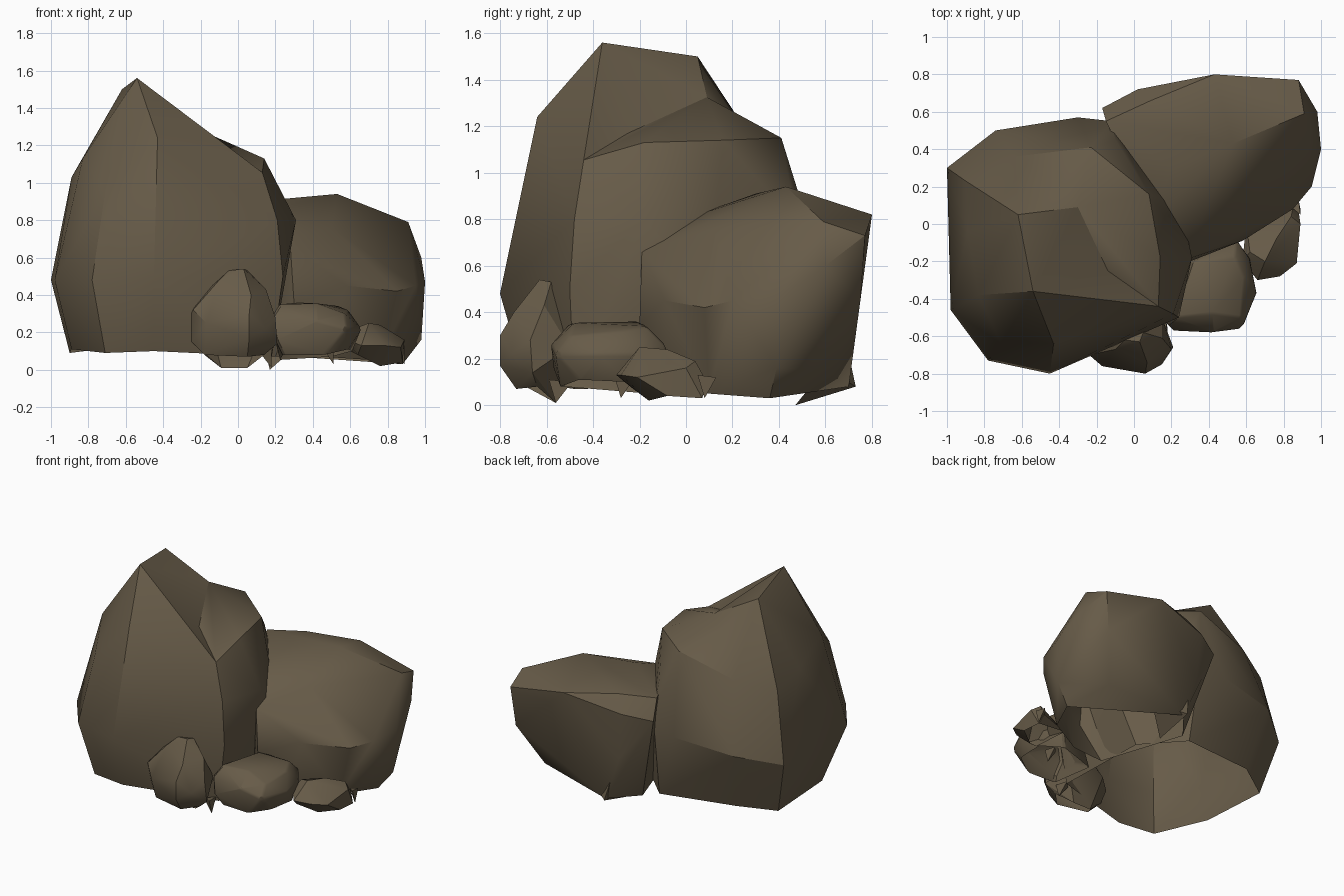
import bpy, bmesh
from math import radians

mat = bpy.data.materials.new("brown_stone")
mat.diffuse_color = (0.135, 0.105, 0.065, 1)


def rock(name, points, dents=(), bevel=0.0, open_base=True):
    """Faceted boulder: hull of its corners, some corners then pushed in, base left open."""
    bm = bmesh.new()
    for p in points:
        bm.verts.new(p)
    pushed = [(bm.verts.new(a), b) for a, b in dents]
    res = bmesh.ops.convex_hull(bm, input=bm.verts[:])
    junk = {v for v in res["geom_interior"] + res["geom_unused"]
            if isinstance(v, bmesh.types.BMVert)}
    for v, target in pushed:
        v.co = target
    bmesh.ops.delete(bm, geom=list(junk), context='VERTS')
    bmesh.ops.recalc_face_normals(bm, faces=bm.faces[:])
    bm.normal_update()
    if open_base:
        base = [f for f in bm.faces if f.normal.z < -0.85]
        bmesh.ops.delete(bm, geom=base, context='FACES')
    bmesh.ops.dissolve_limit(bm, angle_limit=radians(3), verts=bm.verts[:], edges=bm.edges[:])
    me = bpy.data.meshes.new(name)
    bm.to_mesh(me)
    bm.free()
    me.materials.append(mat)
    ob = bpy.data.objects.new(name, me)
    bpy.context.collection.objects.link(ob)
    bpy.ops.object.select_all(action='DESELECT')
    ob.select_set(True)
    bpy.context.view_layer.objects.active = ob
    if bevel:
        m = ob.modifiers.new("worn_edges", 'BEVEL')
        m.width, m.segments = bevel, 1
        bpy.ops.object.modifier_apply(modifier=m.name)
    bpy.ops.object.shade_smooth_by_angle(angle=radians(30))
    return ob


# Tall boulder on the left: peak ridge, shoulder, belly, foot
rock("tall_boulder", [
    (-0.54, -0.36, 1.56), (-0.62, 0.05, 1.50),
    (-0.43, -0.64, 1.24), (-0.11, -0.55, 1.06), (0.13, -0.44, 1.055),
    (0.14, -0.18, 1.13), (0.08, 0.16, 1.14), (-0.23, 0.41, 1.15),
    (-0.83, -0.38, 1.13), (-0.89, -0.04, 1.03), (-0.90, 0.23, 0.97),
    (-0.71, -0.64, 0.95), (-0.64, 0.36, 1.03), (-0.10, 0.45, 0.93),
    (-0.12, 0.55, 0.70), (-0.30, 0.57, 0.60), (-0.74, 0.50, 0.55), (0.31, -0.18, 0.80),
    (0.21, -0.48, 0.80),
    (-1.0, 0.30, 0.48), (-0.98, -0.46, 0.48), (-0.78, -0.73, 0.48),
    (-0.45, -0.80, 0.48), (0.24, -0.50, 0.50), (0.25, 0.10, 0.50),
    (-0.90, 0.22, 0.09), (-0.89, -0.30, 0.11), (-0.71, -0.64, 0.09),
    (-0.45, -0.69, 0.10), (0.18, -0.48, 0.07), (0.15, 0.20, 0.08),
    (-0.10, 0.45, 0.09), (-0.66, 0.37, 0.12),
], dents=[((-0.14, -0.25, 1.315), (-0.14, -0.25, 1.17)),
          ((-0.30, 0.09, 1.39), (-0.30, 0.09, 1.325)),
          ((-0.42, 0.23, 1.365), (-0.42, 0.22, 1.24)),
          ((-0.45, -0.735, 0.78), (-0.45, -0.68, 0.78))])

# Broad boulder on the right
rock("broad_boulder", [
    (0.53, 0.43, 0.94), (0.20, 0.30, 0.91), (0.91, 0.59, 0.79),
    (0.43, 0.80, 0.82), (0.09, 0.66, 0.85), (0.88, 0.77, 0.73),
    (0.02, 0.72, 0.74), (-0.15, 0.55, 0.84), (-0.17, 0.62, 0.70),
    (0.10, 0.02, 0.81), (0.28, -0.19, 0.66), (0.50, 0.12, 0.76),
    (0.98, 0.60, 0.60), (1.0, 0.40, 0.47), (0.95, 0.20, 0.45),
    (0.85, 0.08, 0.42), (0.58, -0.09, 0.45), (0.30, -0.20, 0.35),
    (0.85, 0.75, 0.45), (0.05, 0.70, 0.40), (0.98, 0.39, 0.16),
    (0.88, 0.36, 0.03), (0.75, 0.10, 0.05), (0.45, -0.08, 0.07),
    (0.20, -0.10, 0.07), (0.72, 0.60, 0.15), (0.20, 0.71, 0.15),
    (0.16, 0.70, 0.08), (0.0, 0.50, 0.07), (0.55, 0.47, 0.03),
])
# Thin broken flake under its back edge
rock("back_flake", [(0.17, 0.47, 0.0), (0.15, 0.73, 0.08), (0.12, 0.70, 0.22),
                    (0.35, 0.60, 0.16)], open_base=False)

# Three small stones at the front
rock("pointed_stone", [
    (0.03, -0.63, 0.54), (-0.10, -0.67, 0.48), (-0.20, -0.64, 0.40), (0.15, -0.61, 0.43),
    (0.07, -0.74, 0.40), (-0.28, -0.62, 0.25), (-0.24, -0.70, 0.32), (-0.17, -0.76, 0.25),
    (0.06, -0.80, 0.30), (0.06, -0.80, 0.17), (0.20, -0.67, 0.28), (0.21, -0.66, 0.14),
    (0.15, -0.75, 0.22), (-0.25, -0.64, 0.15), (-0.18, -0.69, 0.08), (0.05, -0.73, 0.07),
    (0.14, -0.64, 0.08), (0.15, -0.50, 0.25), (-0.15, -0.50, 0.25),
    (0.05, -0.56, 0.01), (-0.09, -0.56, 0.01), (-0.05, -0.62, 0.53), (0.05, -0.58, 0.53),
])
rock("flat_stone", [
    (0.22, -0.50, 0.35), (0.32, -0.20, 0.36), (0.42, -0.48, 0.355), (0.54, -0.17, 0.34),
    (0.59, -0.28, 0.32), (0.57, -0.50, 0.30), (0.17, -0.54, 0.27), (0.20, -0.57, 0.16),
    (0.43, -0.58, 0.26), (0.58, -0.56, 0.22), (0.66, -0.37, 0.22), (0.62, -0.18, 0.22),
    (0.55, -0.08, 0.25), (0.24, -0.53, 0.08), (0.46, -0.54, 0.08), (0.59, -0.46, 0.11),
    (0.61, -0.25, 0.10), (0.50, -0.12, 0.07), (0.22, -0.20, 0.07),
], bevel=0.012)
rock("low_stone", [
    (0.70, -0.20, 0.25), (0.76, -0.08, 0.24), (0.62, -0.15, 0.22), (0.84, 0.04, 0.19),
    (0.58, -0.20, 0.16), (0.66, -0.30, 0.13), (0.78, -0.28, 0.13), (0.87, -0.21, 0.12),
    (0.89, 0.0, 0.16), (0.85, 0.09, 0.10), (0.60, 0.0, 0.10), (0.64, -0.24, 0.08),
    (0.76, -0.16, 0.02), (0.88, -0.08, 0.04), (0.88, 0.07, 0.03),
])

# Ragged slivers hanging beneath the small stones
for x, y, z, s in [(0.18, -0.56, 0.01, 0.07), (0.51, -0.28, 0.03, 0.06), (0.89, 0.08, 0.03, 0.05)]:
    rock("stone_sliver", [(x, y, z), (x - s, y + 0.01, z + 0.09), (x - 0.2 * s, y + s, z + 0.09),
                          (x, y - 0.03, z + 0.10)], open_base=False)
